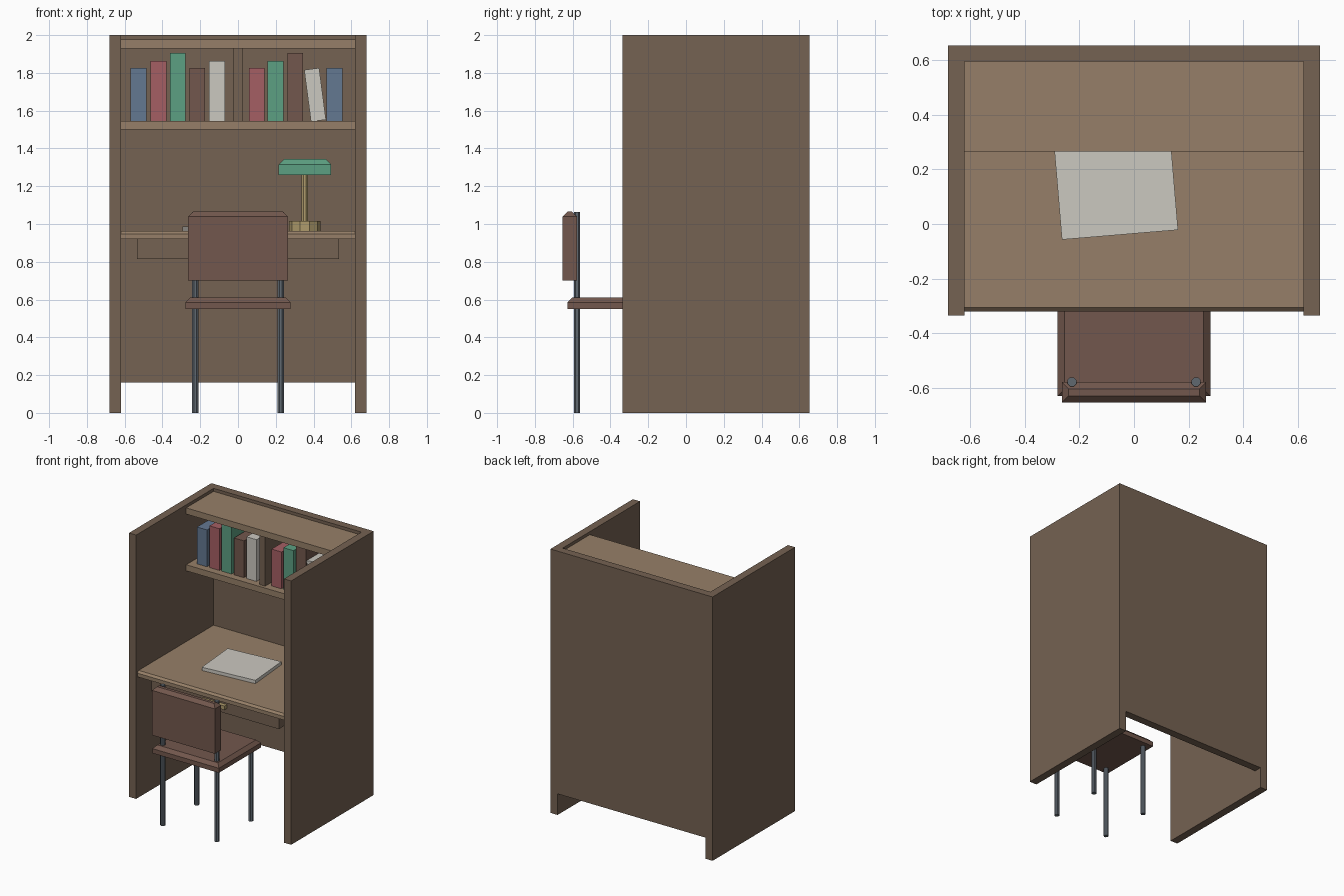
import bpy, bmesh, math
from mathutils import Matrix

if "Cube" in bpy.data.objects:
    bpy.data.objects.remove(bpy.data.objects["Cube"])


def material(name, rgb):
    m = bpy.data.materials.new(name)
    m.diffuse_color = (*rgb, 1)
    m.use_nodes = True
    m.node_tree.nodes["Principled BSDF"].inputs["Base Color"].default_value = m.diffuse_color
    return m


PANEL = material("panel_wood", (0.178, 0.122, 0.084))
WOOD = material("light_wood", (0.305, 0.212, 0.138))
BROWN = material("dark_brown", (0.170, 0.097, 0.074))
STEEL = material("steel", (0.115, 0.138, 0.162))
BRASS = material("brass", (0.43, 0.33, 0.15))
GREEN = material("green", (0.107, 0.35, 0.223))
RED = material("red", (0.376, 0.114, 0.127))
BLUE = material("blue", (0.127, 0.188, 0.283))
WHITE = material("paper", (0.60, 0.58, 0.53))


def finish(name, bm, mat):
    bmesh.ops.recalc_face_normals(bm, faces=bm.faces)
    me = bpy.data.meshes.new(name)
    bm.to_mesh(me)
    bm.free()
    me.materials.append(mat)
    ob = bpy.data.objects.new(name, me)
    bpy.context.collection.objects.link(ob)
    return ob


def box(name, x, y, z, mat, bevel=0.0, edges="top"):
    """Box from (min, max) ranges; optionally chamfers all top edges or the front top edge."""
    bm = bmesh.new()
    bmesh.ops.create_cube(bm, size=1)
    c = [(r[0] + r[1]) / 2 for r in (x, y, z)]
    s = [r[1] - r[0] for r in (x, y, z)]
    bmesh.ops.scale(bm, vec=s, verts=bm.verts)
    if bevel:
        sel = [e for e in bm.edges if all(
            v.co.z > 0 and (edges == "top" or v.co.y < 0) for v in e.verts)]
        bmesh.ops.bevel(bm, geom=sel, offset=bevel, segments=1,
                        affect='EDGES', clamp_overlap=True)
    ob = finish(name, bm, mat)
    ob.location = c
    return ob


def rod(name, x, y, z0, z1, r, mat, sides=8):
    bm = bmesh.new()
    turn = Matrix.Rotation(math.pi / sides, 4, 'Z')
    bmesh.ops.create_cone(bm, cap_ends=True, segments=sides, radius1=r, radius2=r,
                          depth=z1 - z0, matrix=turn)
    ob = finish(name, bm, mat)
    ob.location = (x, y, (z0 + z1) / 2)
    return ob


IN, OUT = 0.62, 0.68        # inner and outer faces of the side panels
WALL, BACK = 0.593, 0.653   # inner and outer faces of the back panel

# Booth shell
for side, xr in (("left", (-OUT, -IN)), ("right", (IN, OUT))):
    box(side + "_side_panel", xr, (-0.335, BACK), (0, 2), PANEL)
box("back_panel", (-IN, IN), (WALL, BACK), (0.16, 2), PANEL)

# Desk top, drawer and pull
box("desk_top", (-IN, IN), (-0.32, WALL), (0.92, 0.963), WOOD, 0.015, "front")
box("drawer", (-0.535, 0.535), (-0.275, 0.30), (0.815, 0.92), PANEL)
box("drawer_pull", (-0.10, 0.10), (-0.305, -0.275), (0.855, 0.885), BRASS)

# Shelves and divider
box("book_shelf", (-IN, IN), (0.265, WALL), (1.50, 1.546), WOOD)
box("top_shelf", (-IN, IN), (0.265, WALL), (1.93, 1.977), WOOD)
box("shelf_divider", (-0.024, 0.024), (0.29, WALL), (1.546, 1.93), PANEL)

# Books: centre x, top z, colour, lean in degrees
books = [(-0.526, 1.825, BLUE, 0), (-0.421, 1.862, RED, 0), (-0.319, 1.905, GREEN, 0),
         (-0.216, 1.825, BROWN, 0), (-0.111, 1.862, WHITE, 0), (0.099, 1.825, RED, 0),
         (0.199, 1.862, GREEN, 0), (0.303, 1.905, BROWN, 0), (0.408, 1.822, WHITE, -7.5),
         (0.511, 1.825, BLUE, 0)]
for i, (x, top, mat, lean) in enumerate(books):
    b = box(f"book_{i + 1}", (x - 0.042, x + 0.042), (0.32, 0.54), (1.546, top), mat)
    if lean:
        b.scale.x = 0.95
        b.rotation_euler.y = math.radians(lean)

# Desk lamp
LX, LY = 0.354, 0.42
rod("lamp_base", LX, LY, 0.963, 1.015, 0.083, BRASS, 10)
rod("lamp_stem", LX, LY, 1.015, 1.27, 0.018, BRASS)
box("lamp_shade", (LX - 0.139, LX + 0.139), (LY - 0.09, LY + 0.09), (1.26, 1.345), GREEN, 0.03)

# Paper pad lying at a slight angle
pad = box("paper_pad", (-0.279, 0.147), (-0.04, 0.314), (0.963, 0.988), WHITE)
pad.rotation_euler.z = math.radians(4.8)

# Chair
box("chair_seat", (-0.279, 0.279), (-0.628, -0.122), (0.55, 0.61), BROWN, 0.025)
box("chair_backrest", (-0.264, 0.264), (-0.653, -0.578), (0.70, 1.065), BROWN, 0.025)
for side, s in (("left", -1), ("right", 1)):
    rod(side + "_front_leg", s * 0.227, -0.17, 0, 0.56, 0.018, STEEL)
    rod(side + "_rear_post", s * 0.227, -0.577, 0, 1.063, 0.018, STEEL)
